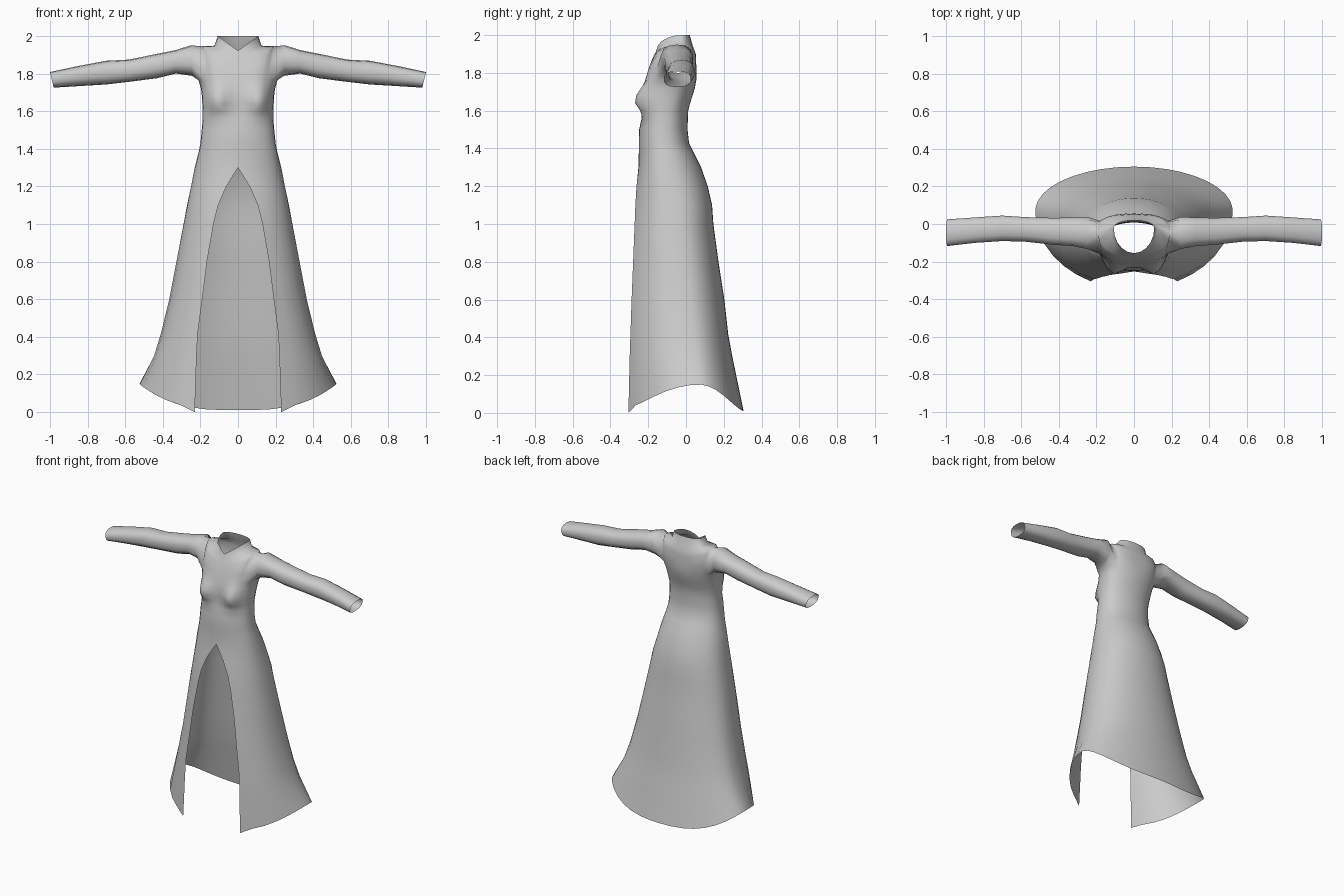
import bpy, bmesh, math

if "Cube" in bpy.data.objects:
    bpy.data.objects.remove(bpy.data.objects["Cube"])

N, A, B = 16, 5, 11          # half-ring columns, arm hole from column A to B

cloth = bpy.data.materials.new("grey_cloth")
cloth.diffuse_color = (0.6, 0.6, 0.6, 1)
cloth.use_nodes = True
cloth.node_tree.nodes["Principled BSDF"].inputs["Base Color"].default_value = cloth.diffuse_color

bm = bmesh.new()

def half_ring(z, w, yf, ym, yb, slit=0.0, p=0.85):
    """Points from the front edge, round the +x side, to the back centre."""
    t0 = math.asin(slit / w)
    front = (ym - yf) / math.cos(t0) ** p
    pts = []
    for c in range(N + 1):
        t = t0 + (math.pi - t0) * c / N
        k = math.cos(t)
        y = ym - front * k ** p if k > 0 else ym + (yb - ym) * (-k) ** p
        pts.append([w * math.sin(t) if c < N else 0.0, y, z])
    return pts

def quad(*vs):
    vs = list(dict.fromkeys(vs))
    if len(vs) > 2:
        bm.faces.new(vs).smooth = True

def add(pts):
    return [bm.verts.new(p) for p in pts]

def skin(lo, hi, cols):
    for c in cols:
        quad(lo[c], lo[c + 1], hi[c + 1], hi[c])

# Skirt and bodice: z, half width, front y, widest y, back y, slit half width
levels = [
    (0.00, .525, -.305, .07, .305, .23), (0.30, .447, -.298, .03, .245, .22),
    (0.42, .41, -.294, .01, .223, .214), (0.60, .366, -.288, -.01, .203, .19),
    (0.80, .328, -.28, -.03, .172, .165), (1.00, .29, -.272, -.05, .145, .13),
    (1.10, .271, -.268, -.06, .138, .105), (1.20, .25, -.262, -.08, .115, .062),
    (1.30, .23, -.252, -.10, .08, 0), (1.38, .21, -.25, -.11, .04, 0),
    (1.43, .20, -.25, -.12, .016, 0), (1.50, .193, -.248, -.12, .008, 0),
    (1.56, .188, -.235, -.115, .01, 0), (1.60, .188, -.23, -.11, .012, 0),
    (1.64, .19, -.23, -.10, .022, 0), (1.68, .192, -.23, -.09, .035, 0),
    (1.72, .197, -.225, -.08, .047, 0), (1.765, .21, -.215, -.07, .055, 0)]

rows = []
for i, lv in enumerate(levels):
    pts = half_ring(*lv, p=1.0 if i == 0 else 0.85)
    for c, q in enumerate(pts):
        if i == 0:                                   # hem rises at the sides
            q[2] = 0.0 if c == 0 else 0.01 + 0.14 * (q[0] / lv[1]) ** 3
        if q[1] < lv[3] and 1.5 < q[2] < 1.8:        # bust
            dz = (q[2] - 1.65) / (0.06 if q[2] < 1.65 else 0.09)
            q[1] -= 0.062 * math.exp(-((q[0] - .115) / .055) ** 2 - dz * dz)
    rows.append(pts)
loops = [add(r) for r in rows]
for lo, hi in zip(loops, loops[1:]):
    skin(lo, hi, range(N))

# Shoulder and collar loops: front and back panels meet at the shoulder point
def yoke(side, front, back):
    """Ring through front centre, side and back centre over both panels."""
    ring = {}
    for c in list(range(A + 1)) + list(range(B, N + 1)):
        s = c / A if c <= A else (N - c) / (N - B)
        end = front if c <= A else back
        a = s * math.pi / 2
        f, g = math.sin(a), 1 - math.cos(a)
        ring[c] = [side[0] * f, end[1] + (side[1] - end[1]) * g,
                   end[2] + (side[2] - end[2]) * f]
    return ring

shoulder = yoke((.195, -.045, 1.945), (0, -.175, 1.875), (0, .052, 1.90))
neck = yoke((.125, -.025, 1.948), (0, -.162, 1.905), (0, .035, 1.945))
collar = yoke((.108, -.02, 2.0), (0, -.155, 1.922), (0, .02, 2.0))

def add_ring(ring):
    vs = {c: bm.verts.new(p) for c, p in ring.items() if c != B}
    vs[B] = vs[A]
    return vs

panels = list(range(A)) + list(range(B, N))
top, base = loops[-1], rows[-1]
stack = []
for s in (.25, .5, .75):
    mid = {}
    for c, e in shoulder.items():
        r = c / A if c <= A else (N - c) / (N - B)
        a = s * math.pi / 2
        fy = s + (1 - math.cos(a) - s) * r
        fz = s + (math.sin(a) - s) * r * .6
        b = base[c]
        mid[c] = [b[0] + (e[0] - b[0]) * s, b[1] + (e[1] - b[1]) * fy,
                  b[2] + (e[2] - b[2]) * fz]
        if c >= B:
            mid[c][1] += .02 * r * math.sin(math.pi * s)
    stack.append({c: bm.verts.new(p) for c, p in mid.items()})
stack += [add_ring(shoulder), add_ring(neck), add_ring(collar)]
prev = top
for ring in stack:
    skin(prev, ring, panels)
    prev = ring

# Sleeve: starts on the arm hole; x top, x bottom, y front, y back, z top, z bottom
hole = [stack[3][A]] + [stack[k][A] for k in (2, 1, 0)] \
    + [top[c] for c in range(A, B + 1)] + [stack[k][B] for k in (0, 1, 2)]
K = len(hole)
sleeve = [(.25, .245, -.135, .04, 1.95, 1.788), (.33, .33, -.118, .036, 1.925, 1.80),
          (.43, .43, -.112, .034, 1.905, 1.775), (.58, .58, -.095, .038, 1.874, 1.756),
          (.70, .70, -.092, .046, 1.868, 1.742), (.85, .85, -.102, .036, 1.84, 1.733),
          (1.0, .98, -.118, .026, 1.808, 1.725)]
prev = hole
for xt, xb, yf, yb, zt, zb in sleeve:
    ring = []
    for i in range(K):
        a = 2 * math.pi * i / K
        u, v = math.cos(a), math.sin(a)
        u = math.copysign(abs(u) ** .8, u)
        v = math.copysign(abs(v) ** .8, v)
        ring.append(bm.verts.new(((xt + xb) / 2 + (xt - xb) / 2 * u,
                                  (yf + yb) / 2 - (yb - yf) / 2 * v,
                                  (zt + zb) / 2 + (zt - zb) / 2 * u)))
    for i in range(K):
        j = (i + 1) % K
        quad(prev[i], prev[j], ring[j], ring[i])
    prev = ring

mesh = bpy.data.meshes.new("gown")
bm.to_mesh(mesh)
bm.free()
mesh.materials.append(cloth)
gown = bpy.data.objects.new("gown", mesh)
bpy.context.collection.objects.link(gown)

# Left half
mirror = gown.modifiers.new("mirror", 'MIRROR')
mirror.use_axis[0] = True
mirror.merge_threshold = 0.001
